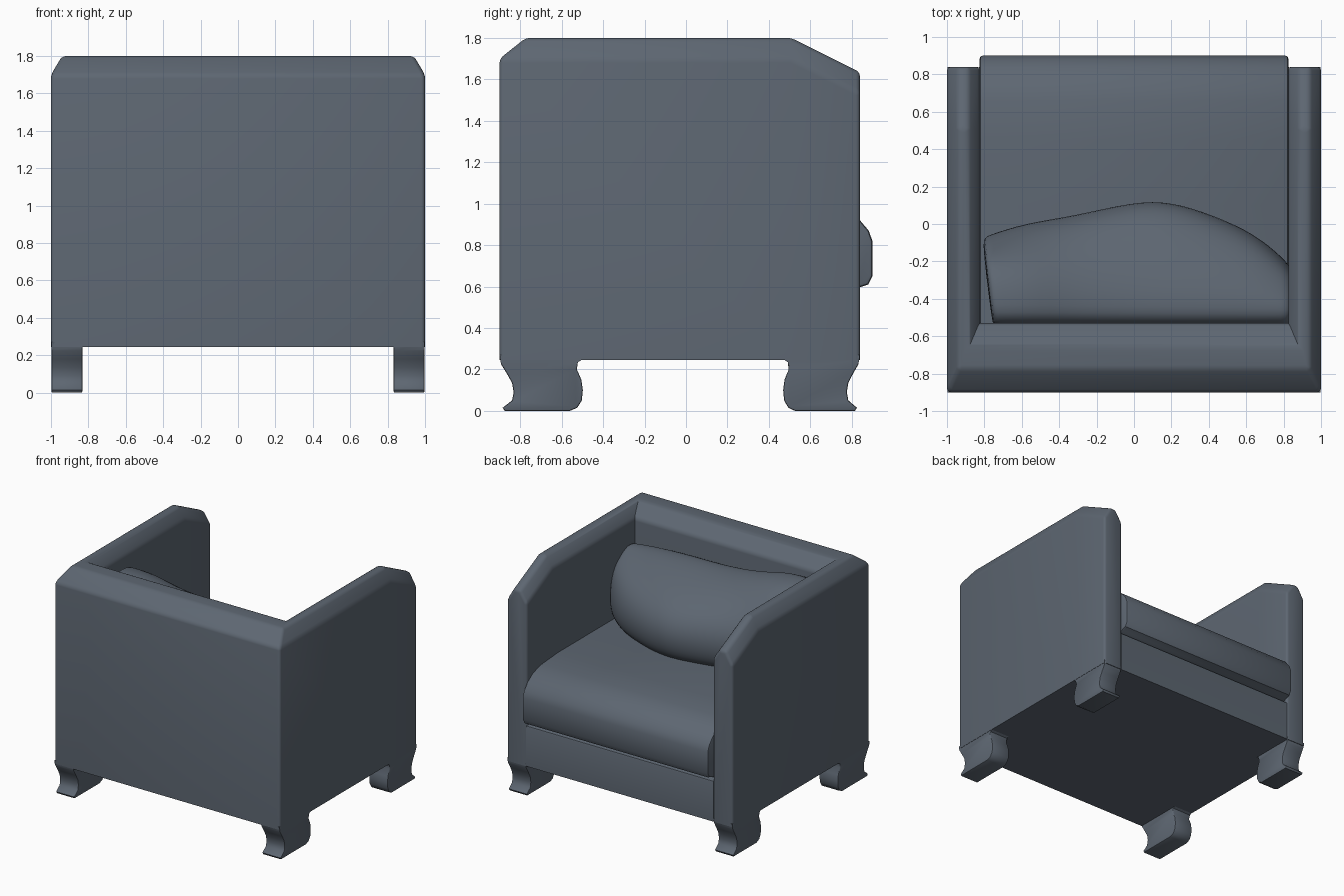
import bpy, bmesh, math

if "Cube" in bpy.data.objects:
    bpy.data.objects.remove(bpy.data.objects["Cube"])

fabric = bpy.data.materials.new("slate_fabric")
fabric.diffuse_color = (0.11, 0.134, 0.167, 1)
fabric.use_nodes = True
fabric.node_tree.nodes["Principled BSDF"].inputs["Base Color"].default_value = fabric.diffuse_color


def finish(name, bm, angle=40, subsurf=0):
    bmesh.ops.recalc_face_normals(bm, faces=bm.faces)
    me = bpy.data.meshes.new(name)
    bm.to_mesh(me)
    bm.free()
    me.materials.append(fabric)
    ob = bpy.data.objects.new(name, me)
    bpy.context.collection.objects.link(ob)
    if subsurf:
        mod = ob.modifiers.new("Subdivision", 'SUBSURF')
        mod.levels = mod.render_levels = subsurf
    bpy.ops.object.select_all(action='DESELECT')
    ob.select_set(True)
    bpy.context.view_layer.objects.active = ob
    bpy.ops.object.shade_smooth_by_angle(angle=math.radians(angle))
    return ob


def loft(sections):
    """Closed solid through a list of matching point loops."""
    bm = bmesh.new()
    rings = [[bm.verts.new(p) for p in s] for s in sections]
    n = len(rings[0])
    for a, b in zip(rings, rings[1:]):
        for i in range(n):
            j = (i + 1) % n
            bm.faces.new((a[i], a[j], b[j], b[i]))
    bm.faces.new(rings[0])
    bm.faces.new(rings[-1])
    bmesh.ops.recalc_face_normals(bm, faces=bm.faces)
    return bm


def soften(bm, width, segments=3, test=lambda e: True):
    edges = [e for e in bm.edges if e.is_manifold and e.is_convex
             and e.calc_face_angle(0) > 0.4 and test(e)]
    bmesh.ops.bevel(bm, geom=edges, offset=width, segments=segments,
                    profile=0.5, affect='EDGES', clamp_overlap=True)


def extrude_x(profile, x0, x1):
    return loft([[(x, y, z) for y, z in profile] for x in (x0, x1)])


def is_rim(e):
    """Edge lying in one end face of an x extrusion."""
    return abs(e.verts[0].co.x - e.verts[1].co.x) < 1e-4


# Arms and back: one chamfered wall swept round a U
def wall(outer, inner, top):
    section = [(0, 0.245), (0, top - 0.1), (0.34, top), (0.66, top),
               (1, top - 0.09), (1, 0.245)]
    return [(outer[0] + (inner[0] - outer[0]) * t,
             outer[1] + (inner[1] - outer[1]) * t, z) for t, z in section]


half = [((1, 0.84), (0.825, 0.84), 1.635),
        ((1, 0.51), (0.825, 0.51), 1.8),
        ((1, -0.9), (0.825, -0.53), 1.8)]
other = [((-o[0], o[1]), (-i[0], i[1]), t) for o, i, t in reversed(half)]
bm = loft([wall(*s) for s in half + other])
soften(bm, 0.02, 3, lambda e: max(v.co.z for v in e.verts) > 0.3)
finish("arms_and_back", bm)

# Base under the seat
bm = extrude_x([(-0.535, 0.245), (0.839, 0.245), (0.839, 0.57), (-0.535, 0.57)], -0.83, 0.83)
soften(bm, 0.012, 2, lambda e: all(v.co.y > 0 and v.co.z > 0.4 for v in e.verts))
finish("base", bm)

# Seat cushion with a rounded front
seat = [(-0.54, 0.56), (0.78, 0.57), (0.84, 0.597), (0.88, 0.61), (0.9, 0.65),
        (0.9, 0.82), (0.882, 0.87), (0.84, 0.92), (0.77, 0.97), (0.66, 1.0),
        (0.45, 1.015), (0.1, 1.015), (-0.54, 1.015)]
bm = extrude_x(seat, -0.825, 0.825)
soften(bm, 0.015, 2, is_rim)
finish("seat_cushion", bm)

# Four scrolled legs from one profile, the front pair mirrored and slightly shorter
leg = [(-0.9, 0.27), (-0.893, 0.225), (-0.865, 0.18), (-0.84, 0.135),
       (-0.832, 0.09), (-0.84, 0.05), (-0.885, 0.015), (-0.875, 0.0),
       (-0.56, 0.0), (-0.525, 0.015), (-0.503, 0.05), (-0.498, 0.1),
       (-0.505, 0.15), (-0.527, 0.2), (-0.522, 0.235), (-0.505, 0.245), (-0.505, 0.27)]
for side, sx in (("right", 1), ("left", -1)):
    for end in ("rear", "front"):
        pts = leg if end == "rear" else [(0.839 - (y + 0.9) * 0.92, z) for y, z in leg]
        bm = extrude_x(pts, 0.832 * sx, 0.998 * sx)
        soften(bm, 0.008, 2, lambda e: is_rim(e) and max(v.co.z for v in e.verts) < 0.24)
        finish(f"{end}_{side}_leg", bm)

# Loose pillow: (x, front y, shoulder y, top z, lean of the section in x)
stations = [(0.86, -0.25, -0.4, 1.53, 0), (0.8, -0.18, -0.38, 1.55, 0),
            (0.65, -0.05, -0.33, 1.57, 0), (0.43, 0.05, -0.3, 1.585, 0),
            (0.2, 0.125, -0.28, 1.59, 0), (0.0, 0.125, -0.28, 1.59, 0),
            (-0.33, 0.045, -0.26, 1.62, 0), (-0.58, 0.01, -0.23, 1.69, 0.02),
            (-0.79, -0.06, -0.22, 1.69, 0.05), (-0.815, -0.075, -0.22, 1.68, 0.06)]
sections = []
for x, f, s, t, lean in stations:
    pts = [(-0.57, 0.96), (f - 0.2, 0.95), (f - 0.05, 1.0), (f, 1.13), (f - 0.005, 1.28),
           (f * 0.72 + s * 0.28, 1.43), (s, t - 0.03), (-0.45, t), (-0.57, t - 0.03)]
    sections.append([(x + lean * (f - y) / (f + 0.57), y, z) for y, z in pts])
finish("pillow", loft(sections), 60, 2)
